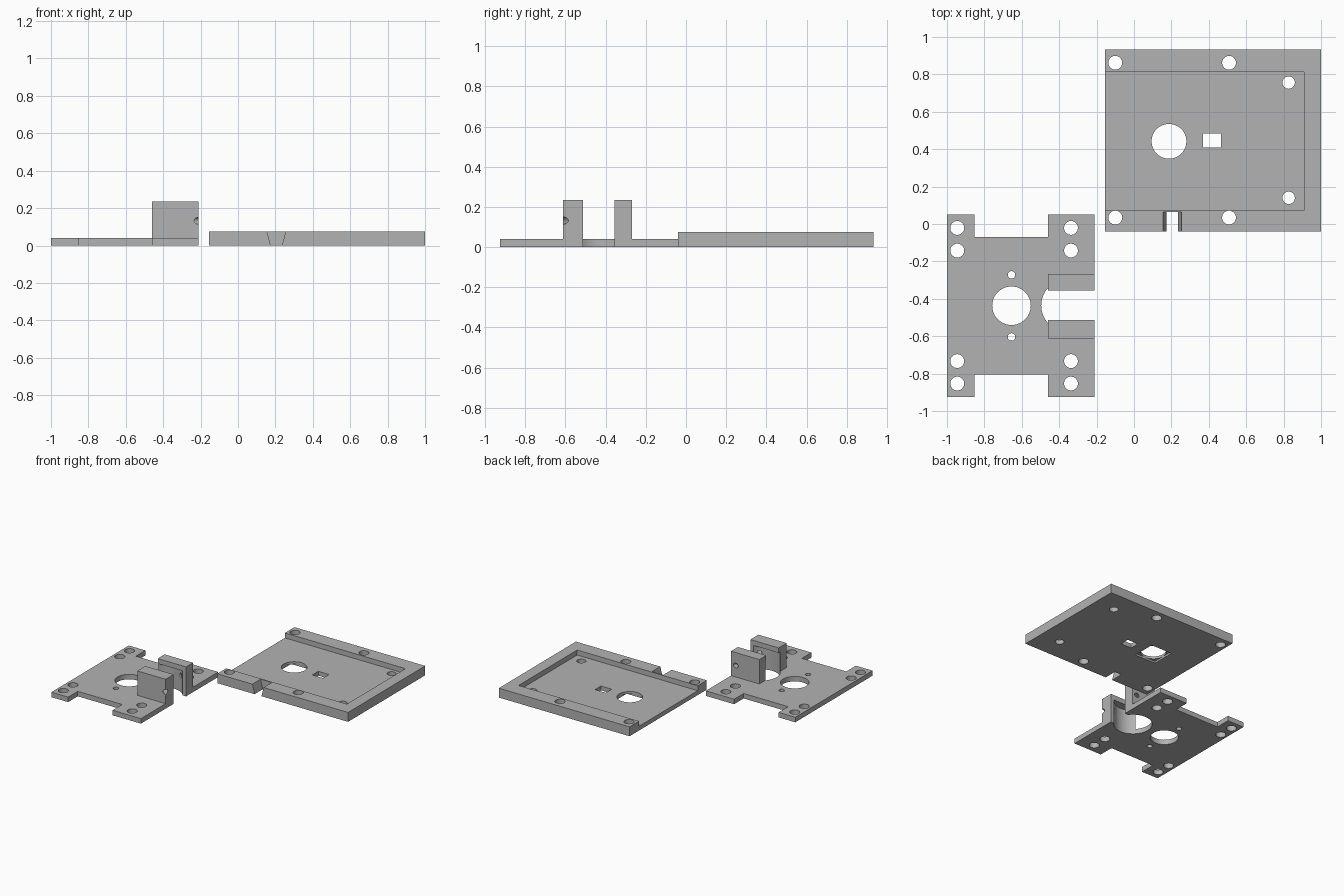
import bpy, math
from mathutils import Vector

if "Cube" in bpy.data.objects:
    bpy.data.objects.remove(bpy.data.objects["Cube"], do_unlink=True)

grey = bpy.data.materials.new("plain grey")
grey.use_nodes = True
grey.diffuse_color = (0.45, 0.45, 0.45, 1)
grey.node_tree.nodes["Principled BSDF"].inputs["Base Color"].default_value = (0.45, 0.45, 0.45, 1)


def box(name, x0, x1, y0, y1, z0, z1):
    bpy.ops.mesh.primitive_cube_add(size=1)
    ob = bpy.context.object
    ob.name = name
    for v in ob.data.vertices:
        v.co = (x1 if v.co.x > 0 else x0, y1 if v.co.y > 0 else y0, z1 if v.co.z > 0 else z0)
    return ob


def rod(name, start, end, radius):
    a, b = Vector(start), Vector(end)
    bpy.ops.mesh.primitive_cylinder_add(vertices=48, radius=radius, depth=(b - a).length,
                                        location=(a + b) / 2)
    ob = bpy.context.object
    ob.name = name
    ob.rotation_euler = (b - a).to_track_quat('Z', 'Y').to_euler()
    return ob


def drill(x, y, radius):
    return rod("drill", (x, y, -0.1), (x, y, 0.15), radius)


def combine(target, tools, operation):
    for tool in tools:
        tool.hide_render = True
        mod = target.modifiers.new("boolean", 'BOOLEAN')
        mod.operation, mod.solver, mod.object = operation, 'EXACT', tool
        bpy.context.view_layer.objects.active = target
        bpy.ops.object.modifier_apply(modifier=mod.name)
        bpy.data.objects.remove(tool, do_unlink=True)


def finish(ob):
    ob.data.materials.clear()
    ob.data.materials.append(grey)
    bpy.ops.object.select_all(action='DESELECT')
    ob.select_set(True)
    bpy.context.view_layer.objects.active = ob
    bpy.ops.object.shade_smooth_by_angle(angle=math.radians(30))


# Tray: slab with a pocket open at one end
tray = box("tray", -0.155, 1, -0.04, 0.933, 0, 0.075)
cuts = [box("pocket", -0.3, 0.91, 0.073, 0.813, 0.035, 0.2)]
cuts += [drill(x, y, 0.037) for x in (-0.1, 0.508) for y in (0.034, 0.862)]
cuts += [drill(0.827, y, 0.033) for y in (0.14, 0.756)]

# Round opening with a square seat underneath, and a small square window
cuts += [drill(0.187, 0.442, 0.093),
         box("seat", 0.094, 0.28, 0.349, 0.535, -0.1, 0.015),
         box("window", 0.37, 0.465, 0.408, 0.484, -0.1, 0.2)]

# Tapered cable notch in the front rim
notch = box("notch", 0.155, 0.255, -0.1, 0.063, 0, 0.075)
for v in notch.data.vertices:
    top = v.co.z > 0.05
    v.co.x = 0.205 + math.copysign(0.055 if top else 0.025, v.co.x - 0.205)
    v.co.z = 0.095 if top else -0.02
cuts.append(notch)
combine(tray, cuts, 'DIFFERENCE')
finish(tray)

# Motor plate with recessed front and back edges
plate = box("motor_plate", -1, -0.21, -0.925, 0.05, 0, 0.04)
cuts = [box("back_gap", -0.853, -0.46, -0.07, 0.2, -0.1, 0.2),
        box("front_gap", -0.853, -0.46, -1.1, -0.804, -0.1, 0.2)]
combine(plate, cuts, 'DIFFERENCE')

# Two upright clamp blocks
combine(plate, [box("front_block", -0.46, -0.21, -0.613, -0.512, 0, 0.235),
                box("back_block", -0.46, -0.21, -0.355, -0.268, 0, 0.235)], 'UNION')

# Slot, round cavity and radial screw holes between the blocks
cx, cy = -0.356, -0.436
cuts = [box("slot", -0.4, -0.1, -0.512, -0.355, -0.1, 0.4),
        rod("cavity", (cx, cy, -0.1), (cx, cy, 0.195), 0.14),
        rod("screw", (cx, cy, 0.132), (-0.17, -0.663, 0.132), 0.018),
        rod("screw", (cx, cy, 0.132), (-0.21, -0.2, 0.132), 0.018)]

# Mounting holes and shaft opening
cuts += [drill(x, y, 0.037) for x in (-0.945, -0.337) for y in (-0.021, -0.142, -0.733, -0.853)]
cuts += [drill(-0.655, -0.437, 0.103)]
cuts += [drill(-0.655, y, 0.02) for y in (-0.272, -0.604)]
combine(plate, cuts, 'DIFFERENCE')
finish(plate)
